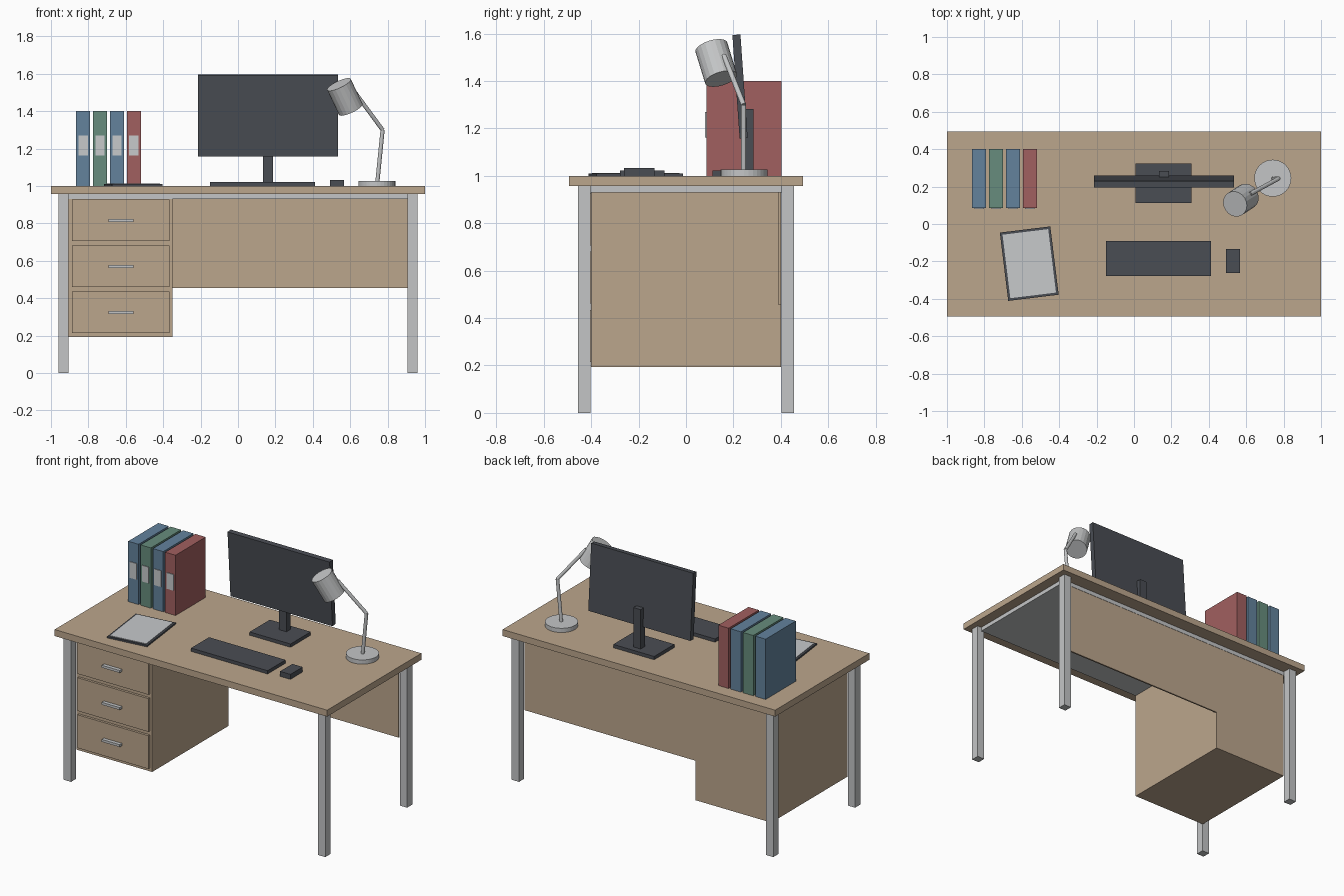
import bpy
import bmesh
from math import radians
from mathutils import Vector, Matrix

cube = bpy.data.objects.get("Cube")
if cube:
    bpy.data.objects.remove(cube, do_unlink=True)


def material(name, rgb):
    mat = bpy.data.materials.new(name)
    mat.use_nodes = True
    colour = (*rgb, 1.0)
    mat.diffuse_color = colour
    mat.node_tree.nodes["Principled BSDF"].inputs["Base Color"].default_value = colour
    return mat


WOOD = material("light wood", (0.50, 0.38, 0.265))
METAL = material("light grey metal", (0.55, 0.56, 0.565))
DARK = material("charcoal plastic", (0.068, 0.074, 0.088))
PAPER = material("pale paper", (0.57, 0.585, 0.60))
BLUE = material("dusty blue", (0.125, 0.225, 0.335))
GREEN = material("dusty green", (0.135, 0.265, 0.205))
RED = material("dusty red", (0.355, 0.115, 0.115))


def finish(name, bm, mat):
    mesh = bpy.data.meshes.new(name)
    bm.to_mesh(mesh)
    bm.free()
    mesh.materials.append(mat)
    obj = bpy.data.objects.new(name, mesh)
    bpy.context.collection.objects.link(obj)
    return obj


def box(name, x, y, z, mat):
    """Box from (min, max) ranges, with its origin at the centre."""
    bm = bmesh.new()
    bmesh.ops.create_cube(bm, size=1)
    bmesh.ops.scale(bm, verts=bm.verts, vec=(x[1] - x[0], y[1] - y[0], z[1] - z[0]))
    obj = finish(name, bm, mat)
    obj.location = (sum(x) / 2, sum(y) / 2, sum(z) / 2)
    return obj


def rod(name, start, end, radius, mat, sides=16):
    """Flat-sided cylinder between two points."""
    start, end = Vector(start), Vector(end)
    axis = end - start
    bm = bmesh.new()
    bmesh.ops.create_cone(bm, cap_ends=True, segments=sides, radius1=radius,
                          radius2=radius, depth=axis.length)
    turn = axis.to_track_quat('Z', 'Y').to_matrix().to_4x4()
    bmesh.ops.transform(bm, matrix=turn, verts=bm.verts)
    obj = finish(name, bm, mat)
    obj.location = (start + end) / 2
    return obj


# Desk top, frame and legs
box("desk_top", (-1, 1), (-0.494, 0.494), (0.957, 1.0), WOOD)
box("desk_frame", (-0.93, 0.93), (-0.402, 0.402), (0.93, 0.957), METAL)
for side, x in (("right", -0.933), ("left", 0.933)):
    for end, y in (("front", -0.429), ("back", 0.429)):
        box(f"{end}_{side}_leg", (x - 0.027, x + 0.027), (y - 0.027, y + 0.027),
            (0, 0.957), METAL)

# Back panel and drawer cabinet
box("back_panel", (-0.35, 0.906), (0.39, 0.4), (0.455, 0.93), WOOD)
box("drawer_cabinet", (-0.906, -0.35), (-0.4, 0.4), (0.193, 0.93), WOOD)
for i in range(3):
    z = 0.817 - 0.246 * i
    box(f"drawer_front_{i + 1}", (-0.888, -0.366), (-0.416, -0.4),
        (z - 0.11, z + 0.11), WOOD)
    box(f"drawer_handle_{i + 1}", (-0.692, -0.56), (-0.44, -0.416),
        (z - 0.008, z + 0.008), METAL)

# Row of binders with spine labels
for i, mat in enumerate((BLUE, GREEN, BLUE, RED)):
    x = -0.828 + 0.0905 * i
    box(f"binder_{i + 1}", (x - 0.038, x + 0.038), (0.086, 0.402), (1.0, 1.4), mat)
    box(f"binder_label_{i + 1}", (x - 0.025, x + 0.025), (0.081, 0.086),
        (1.163, 1.27), PAPER)

# Monitor, leaning slightly forward on its stand
screen = box("monitor_screen", (-0.214, 0.535), (0.211, 0.245), (1.158, 1.596), DARK)
screen.rotation_euler.x = radians(4)
box("monitor_post", (0.134, 0.187), (0.24, 0.284), (1.022, 1.283), DARK)
box("monitor_base", (0.007, 0.307), (0.112, 0.324), (1.0, 1.022), DARK)

# Keyboard and mouse
box("keyboard", (-0.15, 0.412), (-0.278, -0.09), (1.0, 1.022), DARK)
box("mouse", (0.492, 0.568), (-0.262, -0.133), (1.0, 1.033), DARK)

# Turned clipboard with a sheet of paper
for name, inset, z, mat in (("clipboard", 0, (1.0, 1.01), DARK),
                            ("paper_sheet", 0.013, (1.01, 1.013), PAPER)):
    w, d = 0.136 - inset, 0.184 - inset
    sheet = box(name, (-0.56 - w, -0.56 + w), (-0.212 - d, -0.212 + d), z, mat)
    sheet.rotation_euler.z = radians(7)

# Desk lamp
elbow = (0.773, 0.243, 1.3)
rod("lamp_base", (0.742, 0.245, 1.0), (0.742, 0.245, 1.028), 0.099, METAL, 32)
rod("lamp_stem", (0.745, 0.243, 1.02), elbow, 0.011, METAL, 12)
rod("lamp_arm", elbow, (0.62, 0.16, 1.508), 0.011, METAL, 12)
rod("lamp_shade", (0.54, 0.107, 1.543), (0.603, 0.148, 1.41), 0.07, METAL, 20)
